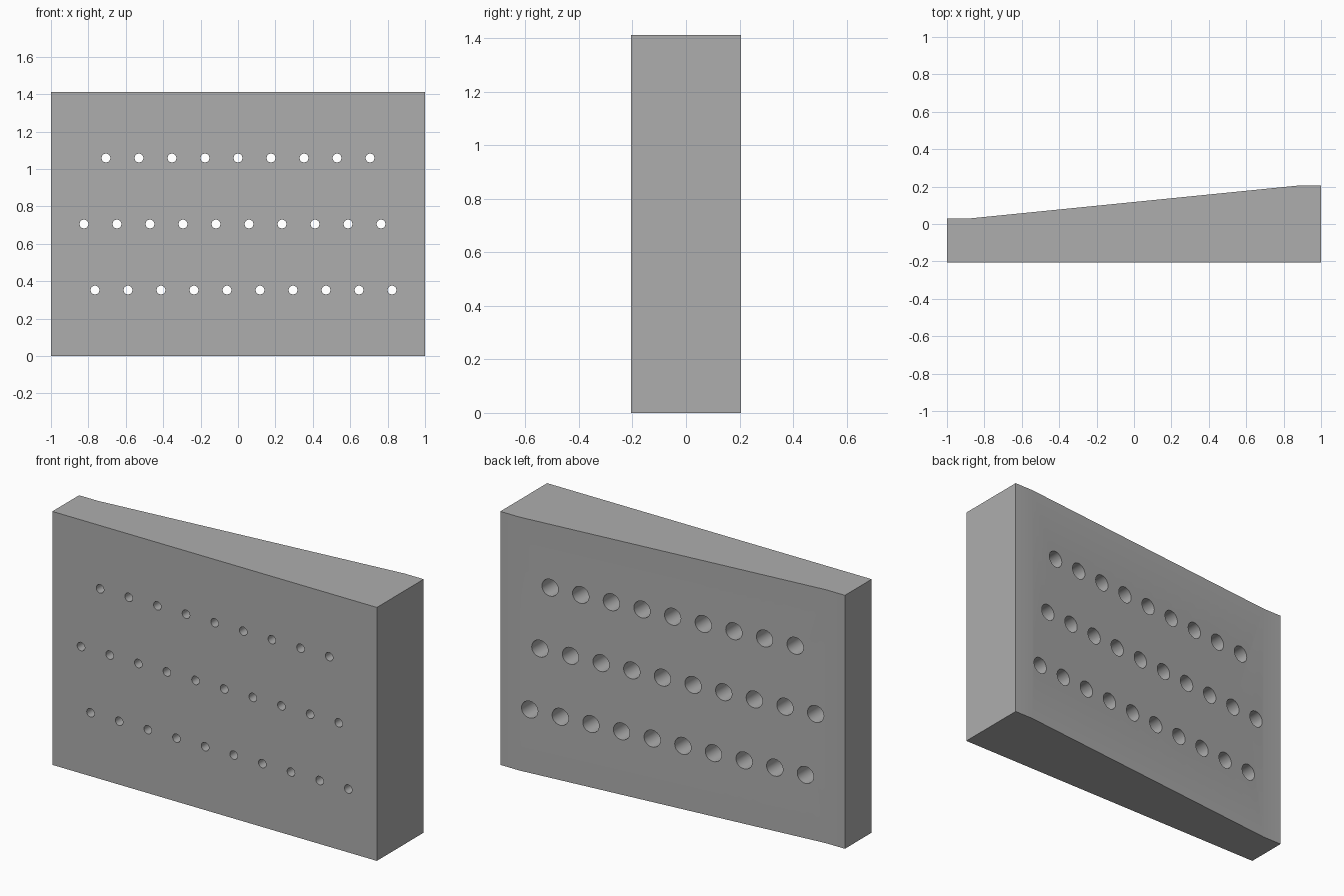
import bpy
import bmesh
import math
from mathutils import Matrix

cube = bpy.data.objects.get("Cube")
if cube:
    bpy.data.objects.remove(cube, do_unlink=True)

U = 2 / 17            # module: the block is 17 modules wide
HEIGHT = 12 * U
FRONT = -1.75 * U
THIN, THICK, LAND = 2 * U, 3.5 * U, U
PITCH = 1.5 * U

grey = bpy.data.materials.new("plain grey")
grey.use_nodes = True
colour = (0.42, 0.42, 0.42, 1)
grey.diffuse_color = colour
grey.node_tree.nodes["Principled BSDF"].inputs["Base Color"].default_value = colour


def make_object(name, bm):
    bmesh.ops.recalc_face_normals(bm, faces=bm.faces)
    mesh = bpy.data.meshes.new(name)
    bm.to_mesh(mesh)
    bm.free()
    obj = bpy.data.objects.new(name, mesh)
    bpy.context.collection.objects.link(obj)
    mesh.materials.append(grey)
    return obj


# Wedge block: plan profile with a flat land at each end, extruded upwards
profile = [(-1, FRONT), (1, FRONT), (1, FRONT + THICK), (1 - LAND, FRONT + THICK),
           (LAND - 1, FRONT + THIN), (-1, FRONT + THIN)]
bm = bmesh.new()
base = bm.faces.new([bm.verts.new((x, y, 0)) for x, y in profile])
top = bmesh.ops.extrude_face_region(bm, geom=[base])["geom"]
bmesh.ops.translate(bm, vec=(0, 0, HEIGHT),
                    verts=[v for v in top if isinstance(v, bmesh.types.BMVert)])
block = make_object("wedge_block", bm)


# Stepped drill: narrow at the front, wide through the sloping back
def add_drill(bm, x, z, sides=32):
    steps = [(FRONT - 0.1, 0.2 * U), (FRONT + 0.5 * U, 0.2 * U),
             (FRONT + 0.5 * U, 0.4 * U), (FRONT + THICK + 0.1, 0.4 * U)]
    rings = []
    for y, r in steps:
        angles = [math.tau * i / sides for i in range(sides)]
        rings.append([bm.verts.new((x + r * math.cos(a), y, z + r * math.sin(a)))
                      for a in angles])
    for near, far in zip(rings, rings[1:]):
        for i in range(sides):
            j = (i + 1) % sides
            bm.faces.new((near[i], near[j], far[j], far[i]))
    bm.faces.new(rings[0])
    bm.faces.new(rings[-1])


# Three staggered rows: height, first hole and count
bm = bmesh.new()
for z, start, count in [(3, -6.5, 10), (6, -7, 10), (9, -6, 9)]:
    for i in range(count):
        add_drill(bm, start * U + i * PITCH, z * U)
drills = make_object("hole_cutter", bm)
drills.hide_render = True
drills.hide_viewport = False

# Cut the holes, then discard the cutter
cut = block.modifiers.new("holes", 'BOOLEAN')
cut.operation = 'DIFFERENCE'
cut.solver = 'EXACT'
cut.object = drills
bpy.ops.object.select_all(action='DESELECT')
bpy.context.view_layer.objects.active = block
block.select_set(True)
bpy.ops.object.modifier_apply(modifier=cut.name)
bpy.data.objects.remove(drills, do_unlink=True)
bpy.ops.object.shade_smooth_by_angle(angle=math.radians(30))
